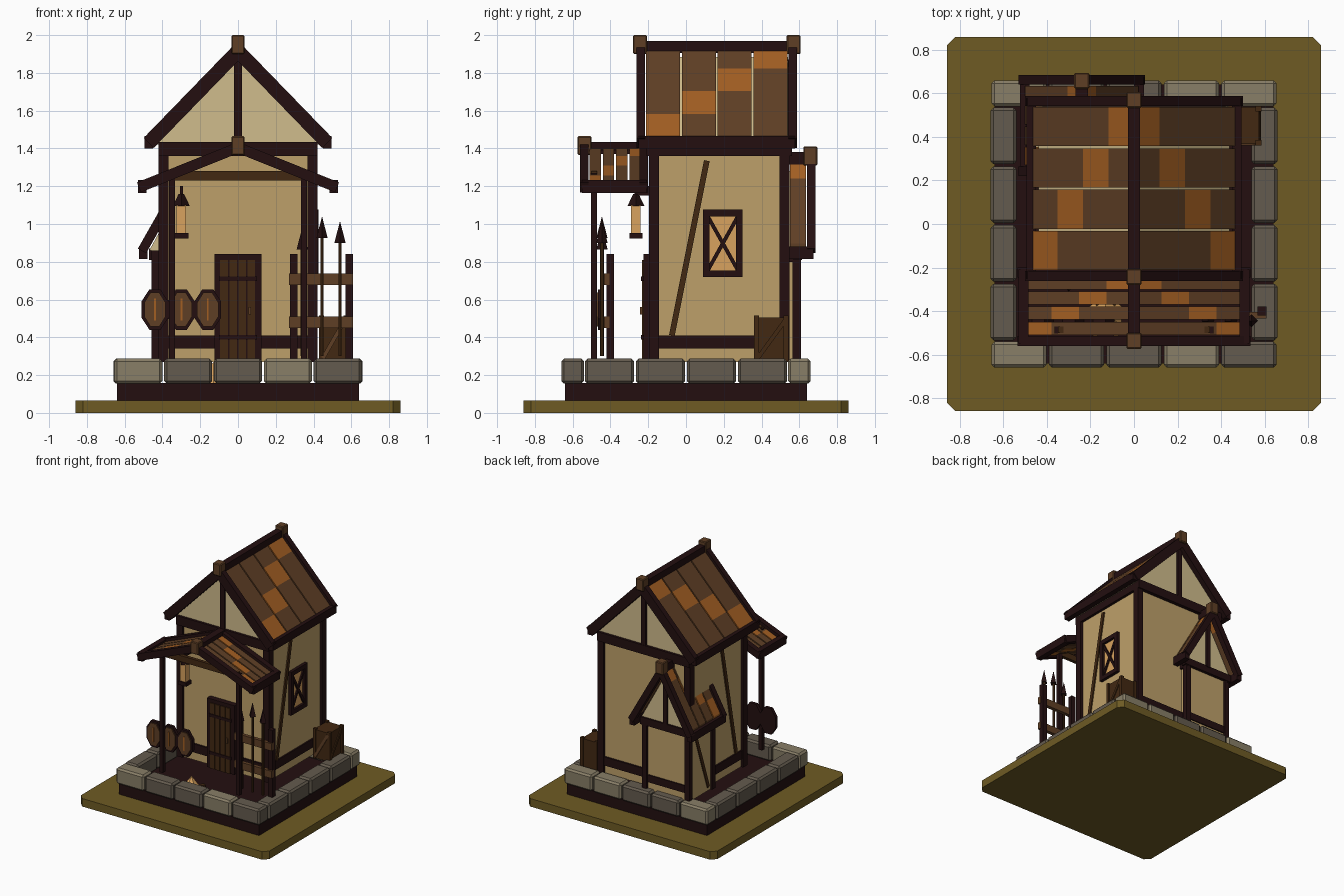
import bpy, bmesh, math
from mathutils import Vector

if "Cube" in bpy.data.objects:
    bpy.data.objects.remove(bpy.data.objects["Cube"])

def material(name, rgb):
    m = bpy.data.materials.new(name)
    lin = [(c / 255 / 12.92) if c < 10.3 else ((c / 255 + 0.055) / 1.055) ** 2.4 for c in rgb]
    m.diffuse_color = (*lin, 1)
    m.use_nodes = True
    m.node_tree.nodes["Principled BSDF"].inputs["Base Color"].default_value = m.diffuse_color
    return m

OLIVE = material("olive ground", (110, 91, 36))
DARK = material("dark timber", (35, 15, 16))
PLASTER = material("tan plaster", (190, 160, 106))
PALE = material("pale plaster", (208, 188, 140))
STONE = material("grey stone", (100, 91, 78))
STONE2 = material("light stone", (136, 126, 103))
BROWN = material("roof brown", (95, 63, 37))
ORANGE = material("orange tile", (162, 94, 34))
PLANK = material("plank brown", (66, 40, 18))
GLOW = material("warm glow", (216, 162, 94))


def finish(name, bm, mat):
    bmesh.ops.recalc_face_normals(bm, faces=bm.faces)
    me = bpy.data.meshes.new(name)
    bm.to_mesh(me)
    bm.free()
    me.materials.append(mat)
    ob = bpy.data.objects.new(name, me)
    bpy.context.collection.objects.link(ob)
    return ob


def prism(name, pts, w0, w1, mat, axis="y"):
    """Extrude a 2D outline from w0 to w1 along an axis."""
    put = {"x": lambda u, v, w: (w, u, v), "y": lambda u, v, w: (u, w, v), "z": lambda u, v, w: (u, v, w)}[axis]
    bm = bmesh.new()
    a = [bm.verts.new(put(u, v, w0)) for u, v in pts]
    b = [bm.verts.new(put(u, v, w1)) for u, v in pts]
    bm.faces.new(a)
    bm.faces.new(b[::-1])
    n = len(pts)
    for i in range(n):
        bm.faces.new((a[i], a[(i + 1) % n], b[(i + 1) % n], b[i]))
    return finish(name, bm, mat)


def box(name, x0, x1, y0, y1, z0, z1, mat, bevel=0):
    ob = prism(name, [(x0, y0), (x1, y0), (x1, y1), (x0, y1)], z0, z1, mat, "z")
    if bevel:
        mod = ob.modifiers.new("bevel", "BEVEL")
        mod.width, mod.segments = bevel, 1
    return ob


def strip(a, b, w):
    """Outline of a straight bar from a to b."""
    a, b = Vector(a), Vector(b)
    d = (b - a).normalized() * w / 2
    n = Vector((-d.y, d.x))
    return [tuple(p) for p in (a + n, b + n, b - n, a - n)]


def cone(name, x, y, z0, z1, r1, r2, n, mat):
    bm = bmesh.new()
    bmesh.ops.create_cone(bm, cap_ends=True, segments=n, radius1=r1, radius2=r2, depth=z1 - z0)
    bmesh.ops.translate(bm, vec=(x, y, (z0 + z1) / 2), verts=bm.verts)
    return finish(name, bm, mat)


def roof(name, cx, y0, y1, top, half, drop, t, yt0, yt1, finials):
    """Gabled roof along y: barge boards, ridge and eave beams, finials, tile strips."""
    ang = math.atan2(drop, half)
    s, c = math.sin(ang), math.cos(ang)
    slope = drop / half
    for k in (-1, 1):
        board = [(cx, top), (cx + k * half, top - drop),
                 (cx + k * (half - t * s), top - drop - t * c), (cx, top - t / c)]
        prism(name + "_barge_front", board, y0, y0 + 0.045, DARK)
        prism(name + "_barge_back", board, y1 - 0.045, y1, DARK)
        e = sorted((cx + k * (half - 0.05), cx + k * (half - 0.005)))
        box(name + "_eave_beam", *e, y0 + 0.01, y1 - 0.01, top - drop - 0.055, top - drop + 0.012, DARK)
        # four strips of four tiles, the orange one climbing a row per strip
        step = (yt1 - yt0) / 4
        for i in range(4):
            for r in range(4):
                u0, u1 = (half - 0.03) * (1 - r / 4), (half - 0.03) * (1 - (r + 1) / 4)
                z0, z1 = top - 0.025 - u0 * slope, top - 0.025 - u1 * slope
                th = 0.022 / c
                prism(name + "_tile", [(cx + k * u0, z0), (cx + k * u1, z1), (cx + k * u1, z1 - th),
                      (cx + k * u0, z0 - th)], yt0 + i * step + 0.005, yt0 + (i + 1) * step - 0.005,
                      ORANGE if r == i else BROWN)
    box(name + "_ridge_beam", cx - 0.028, cx + 0.028, y0 + 0.01, y1 - 0.01, top - 0.065, top, DARK)
    for y in finials:
        box(name + "_finial", cx - 0.035, cx + 0.035, y - 0.037, y + 0.037, top - 0.07, top + 0.03, BROWN, 0.006)


# ground slab and plinth
g, h = 0.86, 0.82
prism("ground_slab", [(-h, -g), (h, -g), (g, -h), (g, h), (h, g), (-h, g), (-g, h), (-g, -h)], 0, 0.066, OLIVE, "z")
box("plinth", -0.64, 0.64, -0.64, 0.64, 0.066, 0.157, DARK)

# ring of foundation stones
for i in range(5):
    x = -0.66 + i * 0.264
    for y, light in ((-0.66, (0, 3)), (0.54, (0, 3, 4))):
        box("stone", x + 0.005, x + 0.259, y, y + 0.12, 0.155, 0.287, STONE2 if i in light else STONE, 0.014)
for i in range(4):
    y = -0.54 + i * 0.27
    for x in (-0.66, 0.54):
        box("stone", x, x + 0.12, y + 0.005, y + 0.265, 0.155, 0.287, STONE, 0.014)

# main house walls and gable
Z0 = 0.27
box("house_walls", -0.4, 0.4, -0.18, 0.53, Z0, 1.42, PLASTER)
prism("gable", [(-0.44, 1.42), (0.44, 1.42), (0, 1.885)], -0.19, 0.54, PALE)
for x in (-0.395, 0.395):
    for y in (-0.17, 0.522):
        box("corner_post", x - 0.027, x + 0.027, y - 0.027, y + 0.027, Z0, 1.43, DARK)
    box("side_sill", x - 0.017, x + 0.017, -0.17, 0.52, 0.34, 0.41, DARK)
    box("side_plate", x - 0.027, x + 0.027, -0.2, 0.55, 1.36, 1.43, DARK)
    xs = sorted((x, x * 1.04))
    prism("wall_brace", strip((-0.075, 0.41), (0.11, 1.335), 0.03), *xs, PLANK, "x")
for y, d in ((-0.185, -1), (0.535, 1)):
    box("end_sill", -0.39, 0.39, y - 0.01, y + 0.01, 0.34, 0.41, DARK)
    box("tie_beam", -0.42, 0.42, y - 0.025, y + 0.025, 1.36, 1.435, DARK)
    box("king_post", -0.02, 0.02, y - 0.022, y + 0.022, 1.43, 1.87, DARK)
roof("main_roof", 0, -0.262, 0.588, 1.97, 0.5, 0.515, 0.075, -0.217, 0.543, (-0.243, 0.57))

# porch
roof("porch_roof", 0, -0.56, -0.2, 1.435, 0.535, 0.215, 0.056, -0.515, -0.235, (-0.537,))
for x in (-0.35, 0.35):
    box("porch_post", x - 0.016, x + 0.016, -0.503, -0.471, Z0, 1.27, DARK)
box("porch_tie", -0.35, 0.35, -0.5, -0.472, 1.23, 1.28, PLANK)

# back annex
box("annex_walls", -0.44, -0.04, 0.28, 0.59, Z0, 0.86, PLASTER)
prism("annex_gable", [(-0.47, 0.86), (-0.01, 0.86), (-0.24, 1.28)], 0.28, 0.6, PALE)
for x in (-0.435, -0.045):
    for y in (0.29, 0.587):
        box("annex_post", x - 0.022, x + 0.022, y - 0.022, y + 0.022, Z0, 0.86, DARK)
    box("annex_plate", x - 0.022, x + 0.022, 0.27, 0.61, 0.8, 0.86, DARK)
    xs = sorted((x, -0.24 + (x + 0.24) * 1.06))
    prism("annex_brace", strip((0.34, 0.3), (0.52, 0.82), 0.028), *xs, PLANK, "x")
box("annex_tie", -0.47, -0.01, 0.57, 0.615, 0.81, 0.87, DARK)
box("annex_sill", -0.44, -0.04, 0.58, 0.6, 0.34, 0.4, DARK)
box("annex_king_post", -0.258, -0.222, 0.58, 0.618, 0.86, 1.28, DARK)
roof("annex_roof", -0.24, 0.22, 0.685, 1.38, 0.29, 0.51, 0.05, 0.265, 0.64, (0.658,))

# right window
box("window_pane", 0.395, 0.405, 0.1, 0.295, 0.73, 1.07, GLOW)
for y in (0.105, 0.28):
    box("window_jamb", 0.4, 0.425, y - 0.016, y + 0.02, 0.72, 1.075, DARK)
for z in (0.737, 1.058):
    box("window_rail", 0.4, 0.425, 0.09, 0.3, z - 0.018, z + 0.018, DARK)
for a, b in (((0.11, 0.745), (0.28, 1.05)), ((0.11, 1.05), (0.28, 0.745))):
    prism("window_cross", strip(a, b, 0.02), 0.4, 0.417, DARK, "x")

# door with planks, bands and handle
box("door_frame", -0.125, 0.125, -0.225, -0.18, Z0, 0.84, DARK)
for i in range(4):
    x = -0.094 + i * 0.048
    box("door_plank", x, x + 0.04, -0.232, -0.22, Z0, 0.81, PLANK)
for z in (0.4, 0.71):
    box("door_band", -0.1, 0.1, -0.237, -0.225, z - 0.012, z + 0.012, DARK)
box("door_handle", 0.055, 0.07, -0.243, -0.225, 0.52, 0.56, BROWN)

# hanging lantern
box("lantern_base", -0.337, -0.263, -0.3, -0.23, 0.922, 0.952, DARK)
box("lantern_glass", -0.325, -0.275, -0.29, -0.24, 0.95, 1.1, GLOW)
cone("lantern_cap", -0.3, -0.265, 1.095, 1.16, 0.045, 0.014, 4, DARK)
box("lantern_hook", -0.308, -0.292, -0.273, -0.18, 1.15, 1.2, DARK)

# shields
def octagon(x, z, rx, rz):
    return [(x + rx * math.cos(math.pi / 8 + i * math.pi / 4) / 0.924,
             z + rz * math.sin(math.pi / 8 + i * math.pi / 4) / 0.924) for i in range(8)]
for x in (-0.44, -0.3, -0.16):
    prism("shield_rim", octagon(x, 0.547, 0.07, 0.107), -0.465, -0.44, DARK)
    prism("shield_face", octagon(x, 0.547, 0.056, 0.09), -0.473, -0.46, BROWN)
    box("shield_stripe", x - 0.005, x + 0.005, -0.479, -0.47, 0.49, 0.605, ORANGE)

# weapon rack and spears
for x in (0.295, 0.588):
    box("rack_post", x - 0.02, x + 0.02, -0.42, -0.38, Z0, 0.84, DARK)
for z in (0.48, 0.707):
    box("rack_rail", 0.27, 0.61, -0.435, -0.405, z - 0.03, z + 0.03, BROWN)
for x, top in ((0.34, 0.98), (0.445, 1.04), (0.54, 1.015)):
    cone("spear_shaft", x, -0.445, 0.3, top - 0.1, 0.01, 0.01, 6, PLANK)
    cone("spear_tip", x, -0.445, top - 0.115, top, 0.03, 0, 4, DARK)

# crate
box("crate", 0.435, 0.575, 0.368, 0.537, Z0, 0.505, PLANK)
for x in (0.443, 0.572):
    for y in (0.374, 0.53):
        box("crate_corner", x - 0.013, x + 0.013, y - 0.013, y + 0.013, Z0, 0.515, PLANK)
prism("crate_front_brace", strip((0.45, 0.29), (0.565, 0.49), 0.022), 0.36, 0.37, BROWN)
prism("crate_side_brace", strip((0.38, 0.29), (0.525, 0.49), 0.022), 0.574, 0.583, PLANK, "x")

# campfire
cone("fire", -0.13, -0.42, 0.157, 0.27, 0.085, 0, 6, GLOW)
for i in range(3):
    a = i * math.pi / 3
    d = Vector((math.cos(a), math.sin(a))) * 0.11
    o = Vector((-0.13, -0.42))
    prism("fire_log", strip(o - d, o + d, 0.03), 0.157, 0.18, PLANK, "z")
